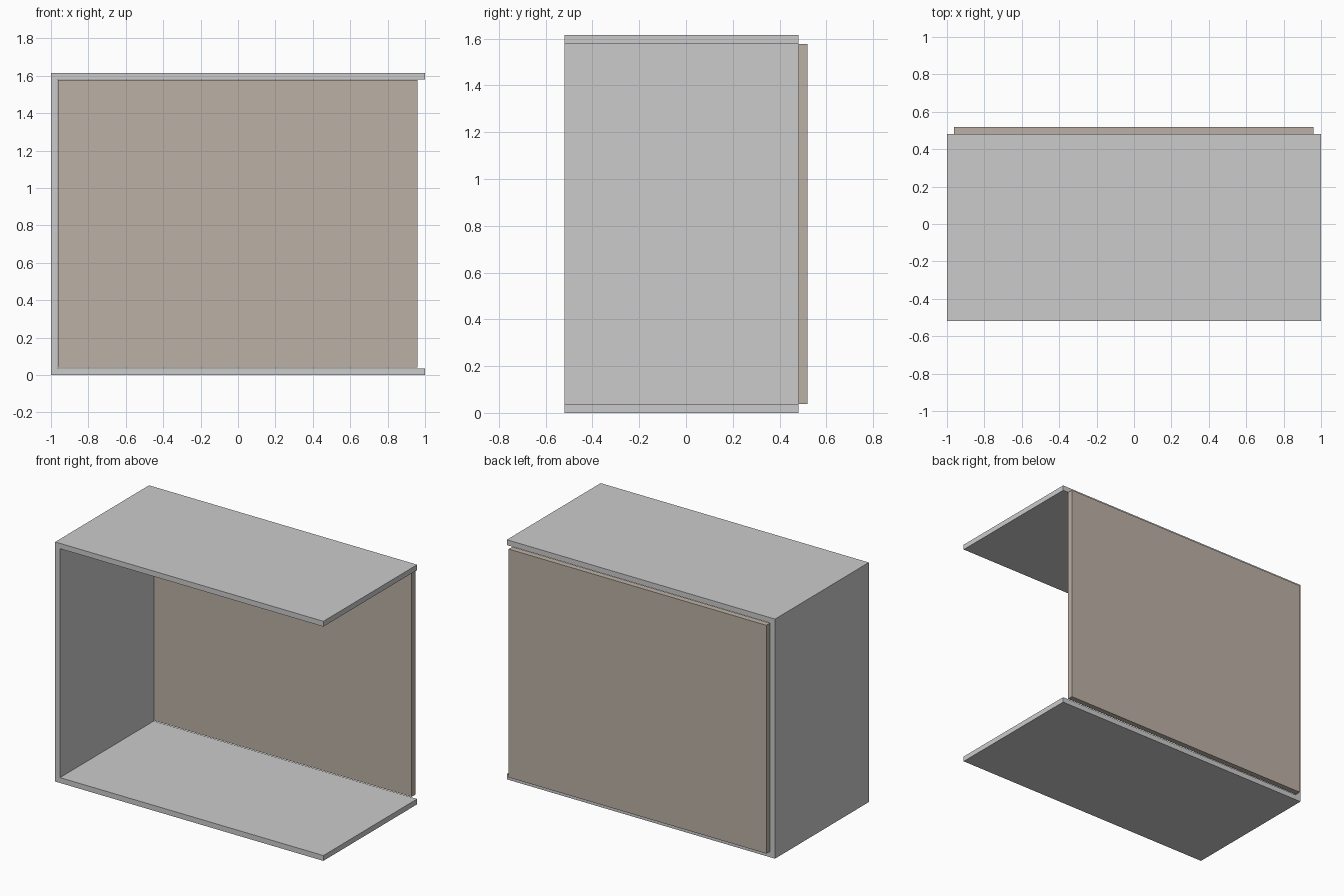
import bpy, bmesh

if "Cube" in bpy.data.objects:
    bpy.data.objects.remove(bpy.data.objects["Cube"])

W, H, T = 1.0, 1.615, 0.036      # half width, height, board thickness
Y0, Y1, Y2 = -0.519, 0.48, 0.519  # front, frame rear, back panel rear


def extrude_profile(name, points, y0, y1):
    """Extrude an x-z outline from y0 to y1."""
    bm = bmesh.new()
    face = bm.faces.new([bm.verts.new((x, y0, z)) for x, z in points])
    res = bmesh.ops.extrude_face_region(bm, geom=[face])
    moved = [g for g in res["geom"] if isinstance(g, bmesh.types.BMVert)]
    bmesh.ops.translate(bm, verts=moved, vec=(0, y1 - y0, 0))
    bmesh.ops.recalc_face_normals(bm, faces=bm.faces)
    mesh = bpy.data.meshes.new(name)
    bm.to_mesh(mesh)
    bm.free()
    obj = bpy.data.objects.new(name, mesh)
    bpy.context.collection.objects.link(obj)
    return obj


# C-shaped carcass: top, left side and bottom, open on the right
extrude_profile("cabinet_frame", [
    (W, 0), (W, T), (-W + T, T), (-W + T, H - T),
    (W, H - T), (W, H), (-W, H), (-W, 0)], Y0, Y1)

# Back panel fixed behind the carcass
x0, x1, z0, z1 = -0.962, 0.959, 0.039, 1.578
panel = extrude_profile("back_panel", [(x0, z0), (x1, z0), (x1, z1), (x0, z1)], Y1, Y2)
mat = bpy.data.materials.new("taupe")
mat.diffuse_color = (0.50, 0.44, 0.38, 1)
mat.use_nodes = True
mat.node_tree.nodes["Principled BSDF"].inputs["Base Color"].default_value = mat.diffuse_color
panel.data.materials.append(mat)
